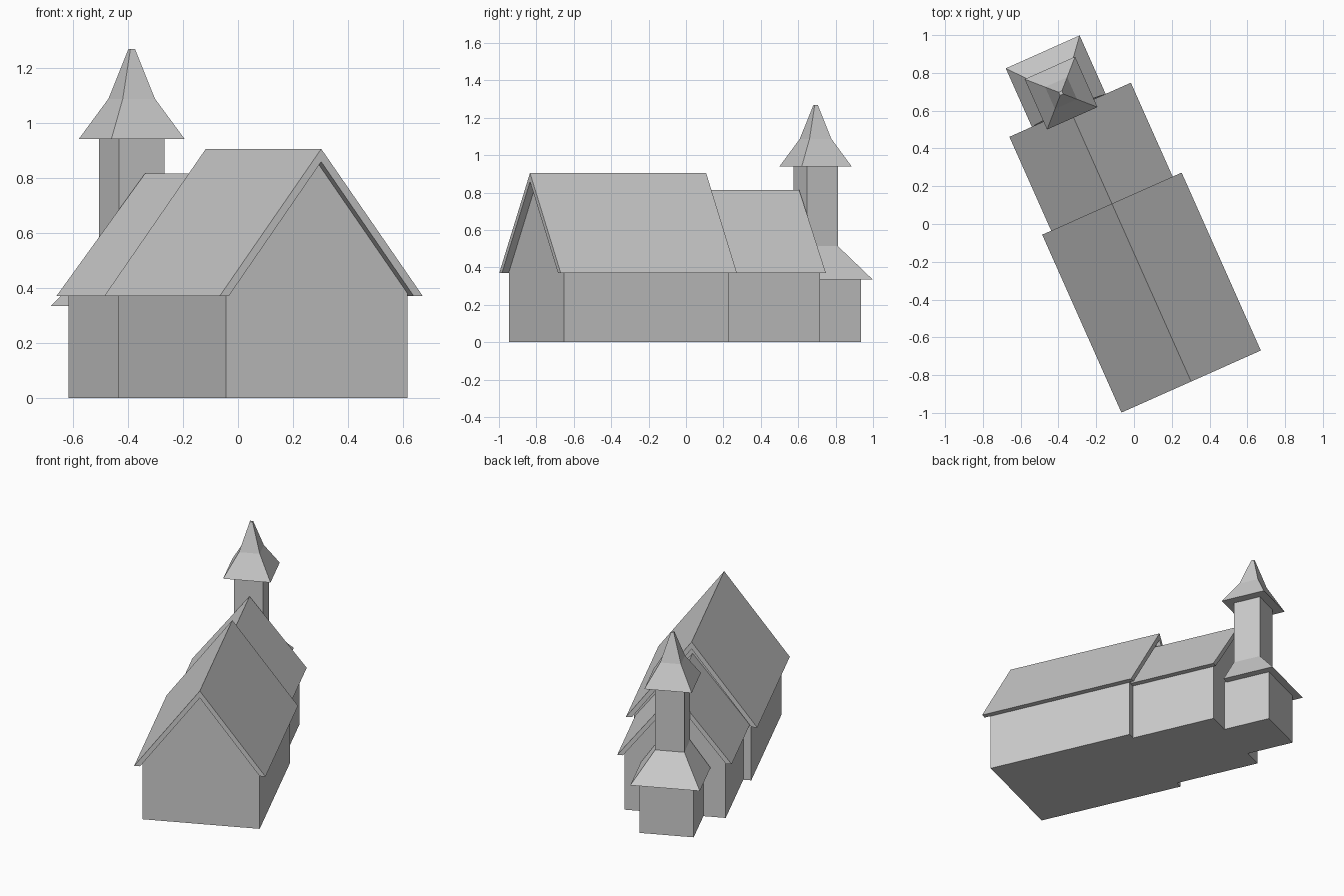
import bpy, bmesh, math

if "Cube" in bpy.data.objects:
    bpy.data.objects.remove(bpy.data.objects["Cube"])

ANGLE = math.radians(24)   # the church stands turned on the ground
AXIS = -0.063              # centre line of nave and choir
TX, TY = -0.071, 0.79      # tower centre


def make(name, bm):
    bmesh.ops.recalc_face_normals(bm, faces=bm.faces)
    me = bpy.data.meshes.new(name)
    bm.to_mesh(me)
    bm.free()
    ob = bpy.data.objects.new(name, me)
    ob.rotation_euler.z = ANGLE
    bpy.context.collection.objects.link(ob)
    return ob


def prism(name, profile, y0, y1):
    """Extrude an x-z profile along y."""
    bm = bmesh.new()
    face = bm.faces.new([bm.verts.new((AXIS + x, y0, z)) for x, z in profile])
    ext = bmesh.ops.extrude_face_region(bm, geom=[face])["geom"]
    moved = [v for v in ext if isinstance(v, bmesh.types.BMVert)]
    bmesh.ops.translate(bm, verts=moved, vec=(0, y1 - y0, 0))
    return make(name, bm)


def stack(name, levels):
    """Loft rectangles (half width, y front, y back, z) bottom to top."""
    bm = bmesh.new()
    rings = [[bm.verts.new(p) for p in ((TX - h, a, z), (TX + h, a, z),
                                        (TX + h, b, z), (TX - h, b, z))]
             for h, a, b, z in levels]
    for lo, hi in zip(rings, rings[1:]):
        for i in range(4):
            j = (i + 1) % 4
            bm.faces.new((lo[i], lo[j], hi[j], hi[i]))
    bm.faces.new(rings[0])
    bm.faces.new(rings[-1])
    return make(name, bm)


def square(h, z):
    return (h, TY - h, TY + h, z)


def hall(name, wall, outer, inner, eave, ridge, under, wall_y, roof_y):
    """Gabled walls plus an overhanging roof of even thickness."""
    slope = (under - eave) / inner
    shoulder = under - slope * wall
    prism(name + "_walls", [(-wall, 0), (wall, 0), (wall, shoulder),
                            (0, under), (-wall, shoulder)], *wall_y)
    prism(name + "_roof", [(-outer, eave), (-inner, eave), (0, under),
                           (inner, eave), (outer, eave), (0, ridge)], *roof_y)


# Nave and lower choir
hall("nave", 0.361, 0.404, 0.368, 0.37, 0.905, 0.858,
     (-0.846, 0.115), (-0.885, 0.146))
hall("choir", 0.312, 0.352, 0.317, 0.37, 0.815, 0.77,
     (0.10, 0.672), (0.11, 0.69))

# Tower: base room, skirt roof, shaft, spire
stack("tower_base", [(0.167, 0.66, 0.981, 0), (0.167, 0.66, 0.981, 0.34)])
stack("skirt_roof", [(0.214, 0.69, 1.029, 0.335), (0.09, 0.70, 0.88, 0.514)])
stack("tower_shaft", [square(0.09, 0.3), square(0.09, 0.945)])
stack("spire", [square(0.146, 0.94), square(0.064, 1.087), square(0.009, 1.268)])
